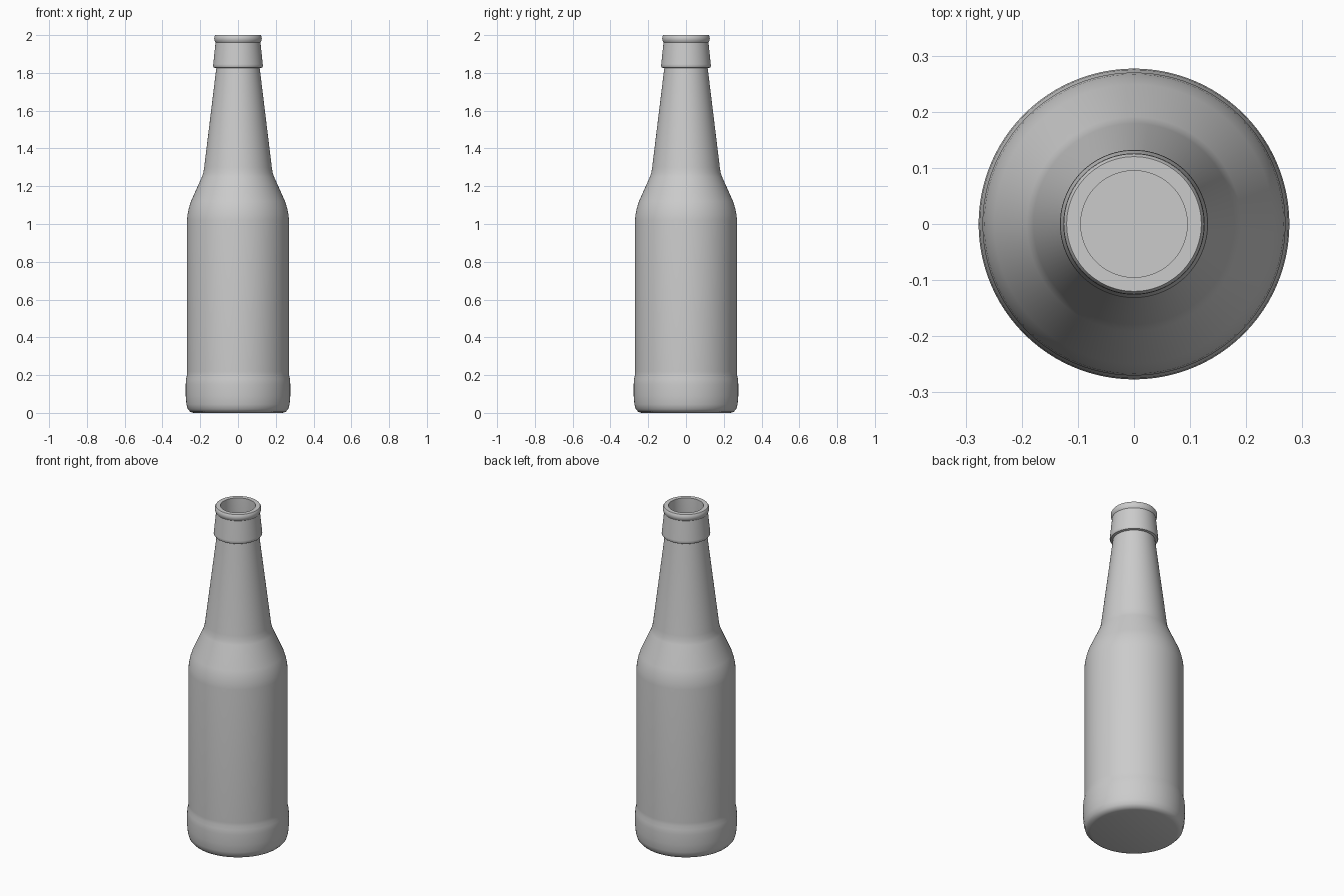
import bpy
import bmesh
import math

SEGMENTS = 96

default = bpy.data.objects.get("Cube")
if default:
    bpy.data.objects.remove(default, do_unlink=True)


def make_material(name, color):
    mat = bpy.data.materials.new(name)
    mat.use_nodes = True
    mat.diffuse_color = color
    mat.node_tree.nodes["Principled BSDF"].inputs["Base Color"].default_value = color
    return mat


def lathe(name, profile, material):
    """Revolve a (radius, height) profile around the z axis."""
    bm = bmesh.new()
    verts = [bm.verts.new((r, 0, z)) for r, z in profile]
    edges = [bm.edges.new(pair) for pair in zip(verts, verts[1:])]
    bmesh.ops.spin(bm, geom=verts + edges, cent=(0, 0, 0), axis=(0, 0, 1),
                   angle=math.tau, steps=SEGMENTS, use_merge=False)
    bmesh.ops.remove_doubles(bm, verts=bm.verts, dist=0.0001)
    bmesh.ops.recalc_face_normals(bm, faces=bm.faces)
    mesh = bpy.data.meshes.new(name)
    bm.to_mesh(mesh)
    bm.free()
    mesh.materials.append(material)
    obj = bpy.data.objects.new(name, mesh)
    bpy.context.collection.objects.link(obj)
    bpy.ops.object.select_all(action="DESELECT")
    obj.select_set(True)
    bpy.context.view_layer.objects.active = obj
    bpy.ops.object.shade_smooth_by_angle(angle=math.radians(35))
    return obj


# Flat underside, rounded heel and the slightly wider base band
base = [(0, 0), (0.235, 0), (0.253, 0.006), (0.266, 0.02), (0.273, 0.045),
        (0.277, 0.09), (0.277, 0.15), (0.275, 0.18), (0.27, 0.2)]

# Straight body, rounded shoulder and tapering neck
body = [(0.27, 0.22), (0.27, 1.02), (0.267, 1.05), (0.26, 1.085), (0.249, 1.12),
        (0.191, 1.25), (0.184, 1.27), (0.179, 1.3), (0.115, 1.825)]

# Collar ring and rolled lip at the mouth
mouth = [(0.128, 1.828), (0.132, 1.835), (0.131, 1.846), (0.119, 1.962),
         (0.124, 1.97), (0.126, 1.98), (0.125, 1.992), (0.12, 2)]

# Hollow inside, from the flat rim down to the inner floor
inside = [(0.095, 2), (0.095, 1.83), (0.157, 1.29), (0.235, 1.09),
          (0.248, 1.02), (0.248, 0.08), (0.225, 0.05), (0, 0.05)]

glass = make_material("plain grey", (0.6, 0.6, 0.6, 1))
lathe("bottle", base + body + mouth + inside, glass)
